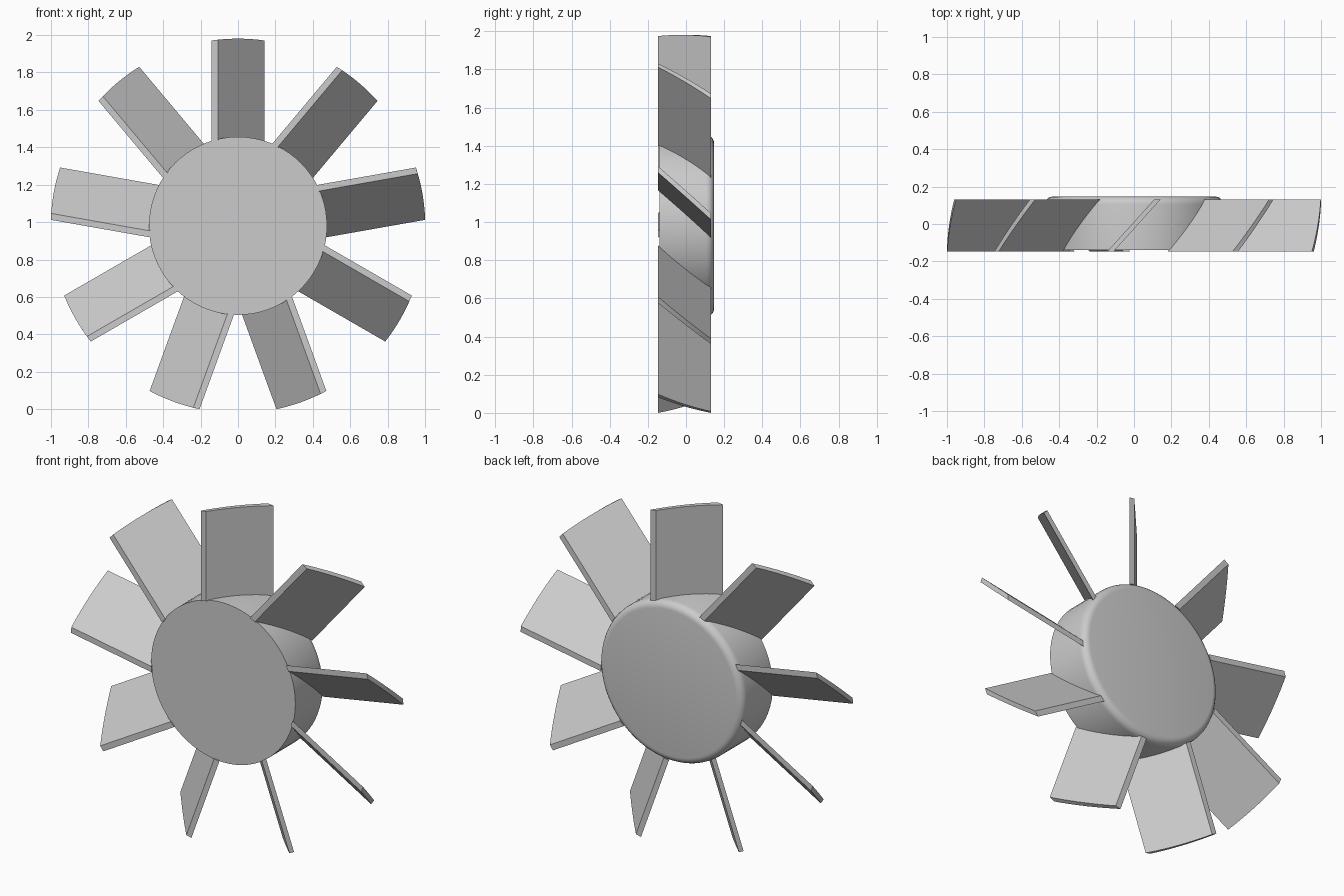
import bpy, bmesh
from math import sin, cos, asin, radians, pi
from mathutils import Matrix

if "Cube" in bpy.data.objects:
    bpy.data.objects.remove(bpy.data.objects["Cube"], do_unlink=True)

BLADES = 9
CENTRE_Z = 0.98
HUB_R, TIP_R = 0.476, 1.001
HUB_FRONT, HUB_BACK = -0.139, 0.147
BLADE_FRONT, BLADE_BACK = -0.146, 0.131
HALF_W, EDGE_W = 0.142, 0.034

grey = bpy.data.materials.new("light_grey")
grey.use_nodes = True
grey.diffuse_color = (0.6, 0.6, 0.6, 1)
grey.node_tree.nodes["Principled BSDF"].inputs["Base Color"].default_value = (0.6, 0.6, 0.6, 1)


def finish(bm, name, angle):
    bmesh.ops.recalc_face_normals(bm, faces=bm.faces[:])
    mesh = bpy.data.meshes.new(name)
    bm.to_mesh(mesh)
    bm.free()
    mesh.materials.append(grey)
    obj = bpy.data.objects.new(name, mesh)
    bpy.context.collection.objects.link(obj)
    obj.location.z = CENTRE_Z
    bpy.ops.object.select_all(action="DESELECT")
    obj.select_set(True)
    bpy.context.view_layer.objects.active = obj
    bpy.ops.object.shade_smooth_by_angle(angle=radians(angle))
    return obj


# Hub: a drum with a rounded rim at the back and a sharp one in front
bm = bmesh.new()
bmesh.ops.create_cone(bm, cap_ends=True, segments=72, radius1=HUB_R, radius2=HUB_R,
                      depth=HUB_BACK - HUB_FRONT)
bmesh.ops.rotate(bm, verts=bm.verts, matrix=Matrix.Rotation(pi / 2, 3, "X"))
bmesh.ops.translate(bm, verts=bm.verts, vec=(0, (HUB_BACK + HUB_FRONT) / 2, 0))
rim = [e for e in bm.edges if all(v.co.y > 0 for v in e.verts)]
bmesh.ops.bevel(bm, geom=rim, offset=0.042, segments=5, profile=0.5, affect="EDGES")
finish(bm, "hub", 35)


# Blade: slanted plate whose root and tip follow circles around the hub axis
def make_blade(index):
    bm = bmesh.new()
    steps = 10
    rings = []
    for i in range(steps + 1):
        t = i / steps
        y = BLADE_FRONT + (BLADE_BACK - BLADE_FRONT) * t
        left = -HALF_W + (2 * HALF_W - EDGE_W) * t
        ring = []
        for x, r in ((left, HUB_R - 0.004), (left, TIP_R),
                     (left + EDGE_W, TIP_R), (left + EDGE_W, HUB_R - 0.004)):
            ring.append(bm.verts.new((x, y, r * cos(asin(x / r)))))
        rings.append(ring)
    for a, b in zip(rings, rings[1:]):
        for k in range(4):
            n = (k + 1) % 4
            bm.faces.new((a[k], a[n], b[n], b[k]))
    bm.faces.new(rings[0])
    bm.faces.new(rings[-1])
    bmesh.ops.rotate(bm, verts=bm.verts,
                     matrix=Matrix.Rotation(2 * pi * index / BLADES, 3, "Y"))
    finish(bm, f"blade_{index + 1}", 30)


for n in range(BLADES):
    make_blade(n)
